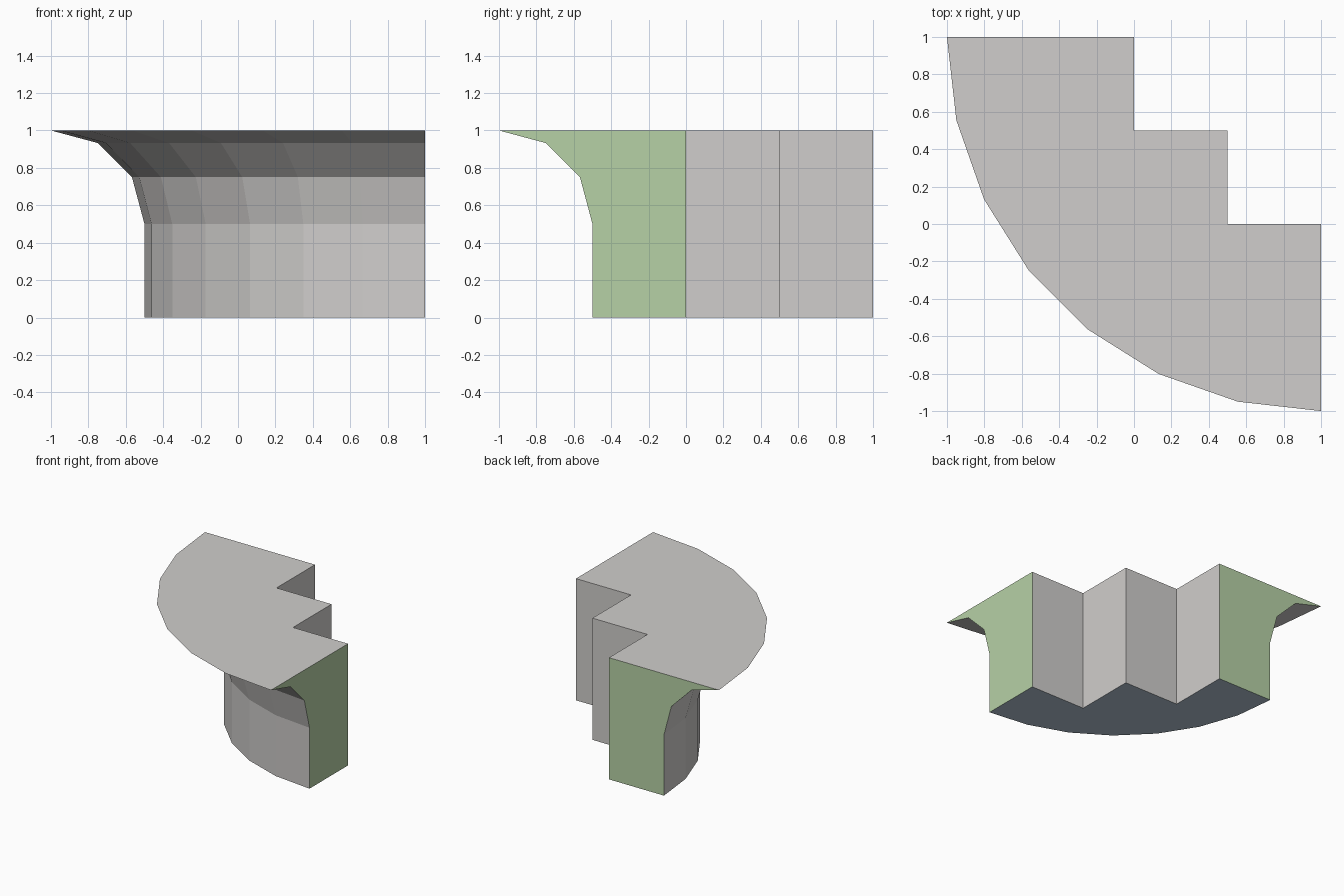
import bpy, bmesh
from math import cos, sin, pi

cube = bpy.data.objects.get("Cube")
if cube:
    bpy.data.objects.remove(cube, do_unlink=True)


def material(name, rgb):
    m = bpy.data.materials.new(name)
    m.use_nodes = True
    m.diffuse_color = (*rgb, 1)
    m.node_tree.nodes["Principled BSDF"].inputs["Base Color"].default_value = (*rgb, 1)
    return m


STONE, END, BASE = range(3)
materials = [
    material("pale grey stone", (0.63, 0.617, 0.604)),
    material("soft green end", (0.468, 0.638, 0.381)),
    material("pale blue base", (0.445, 0.552, 0.651)),
]

# Flared wall section as (radius, height), swept a quarter turn about (1, 1)
profile = [(1.5, 0), (1.5, 0.5), (1.567, 0.75), (1.75, 0.933), (2, 1)]
segments = 7
# Stepped rear outline, from the right end to the front end
steps = [(0, 1), (0, 0.5), (0.5, 0.5), (0.5, 0), (1, 0)]

bm = bmesh.new()
angles = [i * pi / 2 / segments for i in range(segments + 1)]
rings = [[bm.verts.new((1 - r * cos(a), 1 - r * sin(a), z)) for a in angles]
         for r, z in profile]
low, high = [[bm.verts.new((x, y, z)) for x, y in steps] for z in (0, 1)]


def add_strip(lower, upper):
    for i in range(len(lower) - 1):
        bm.faces.new((lower[i], lower[i + 1], upper[i + 1], upper[i]))


# Curved flared wall and stepped rear wall
for lower, upper in zip(rings, rings[1:]):
    add_strip(lower, upper)
add_strip(low, high)

# Base, top and the two flat ends
bm.faces.new(rings[0] + low[::-1]).material_index = BASE
bm.faces.new(rings[-1] + high[::-1])
for k in (0, -1):
    bm.faces.new([ring[k] for ring in rings] + [high[k], low[k]]).material_index = END

bmesh.ops.recalc_face_normals(bm, faces=bm.faces[:])
mesh = bpy.data.meshes.new("flared_corner_block")
bm.to_mesh(mesh)
bm.free()
for m in materials:
    mesh.materials.append(m)
block = bpy.data.objects.new("flared_corner_block", mesh)
bpy.context.collection.objects.link(block)
